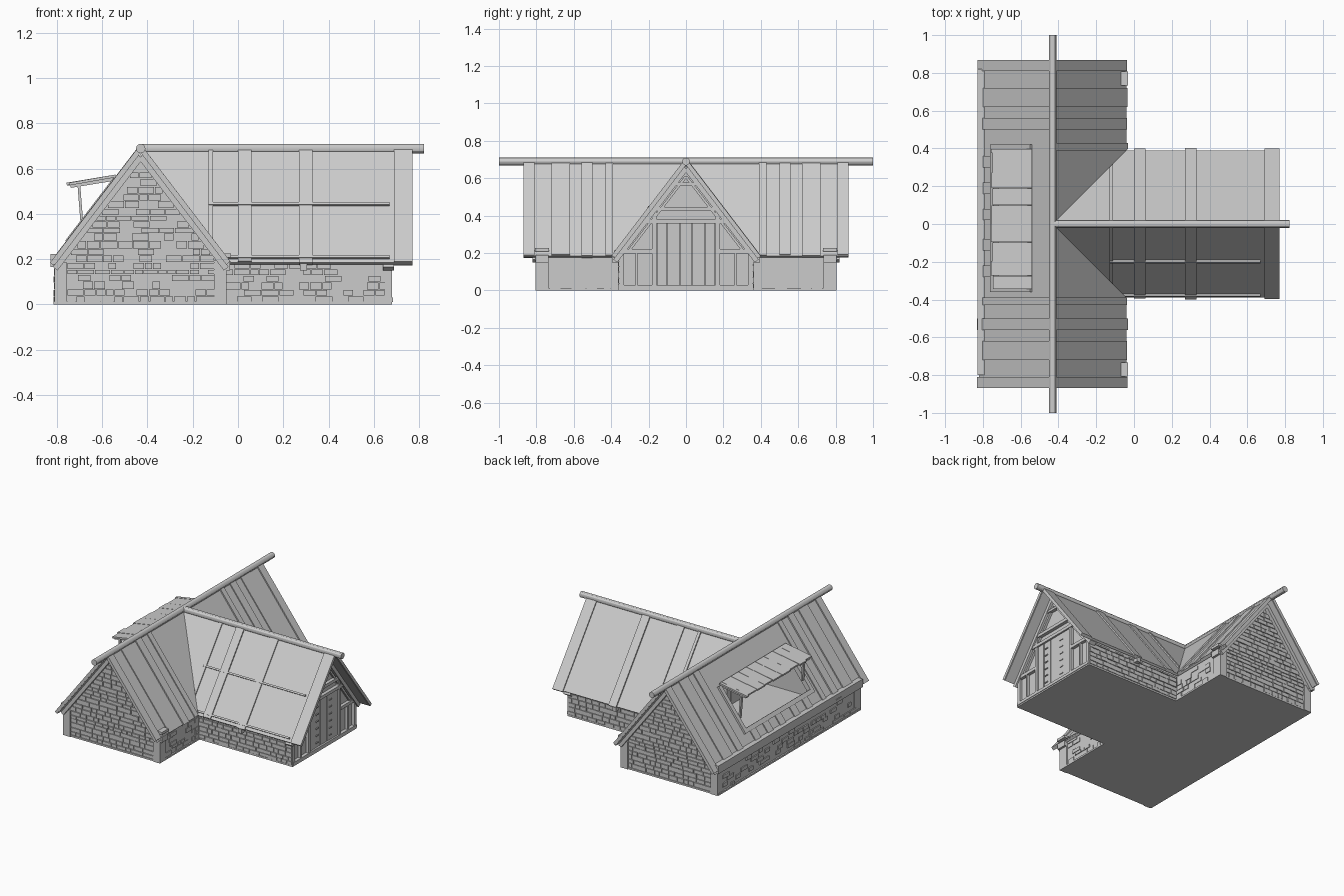
import bpy, bmesh, random
from mathutils import Matrix, Vector

random.seed(4)
cube = bpy.data.objects.get("Cube")
if cube:
    bpy.data.objects.remove(cube)

grey = bpy.data.materials.new("plain_grey")
grey.use_nodes = True
grey.diffuse_color = (0.6, 0.6, 0.6, 1)
grey.node_tree.nodes["Principled BSDF"].inputs["Base Color"].default_value = (0.6, 0.6, 0.6, 1)

X, Y, Z = Vector((1, 0, 0)), Vector((0, 1, 0)), Vector((0, 0, 1))
CX, RIDGE, RUN, DROP = -0.43, 0.695, 0.39, 0.51
SLOPE = (RUN ** 2 + DROP ** 2) ** 0.5
PITCH = DROP / RUN


def frame(o, u, v, n):
    m = Matrix((u, v, n)).transposed().to_4x4()
    m.translation = Vector(o)
    return m


def prism(bm, m, pts, d0, d1):
    """Extrude a polygon given in the frame's first two axes."""
    a = [bm.verts.new(m @ Vector((x, y, d0))) for x, y in pts]
    b = [bm.verts.new(m @ Vector((x, y, d1))) for x, y in pts]
    bm.faces.new(a)
    bm.faces.new(b[::-1])
    for i in range(len(pts)):
        j = (i + 1) % len(pts)
        bm.faces.new((a[i], b[i], b[j], a[j]))


def box(bm, m, u0, u1, v0, v1, d0, d1):
    prism(bm, m, ((u0, v0), (u1, v0), (u1, v1), (u0, v1)), d0, d1)


def beam(bm, m, p, q, w, d0, d1):
    p, q = Vector(p), Vector(q)
    d = (q - p).normalized() * w / 2
    s = Vector((-d.y, d.x))
    prism(bm, m, (p - s, q - s, q + s, p + s), d0, d1)


def finish(name, bm):
    bmesh.ops.recalc_face_normals(bm, faces=bm.faces)
    me = bpy.data.meshes.new(name)
    bm.to_mesh(me)
    bm.free()
    me.materials.append(grey)
    ob = bpy.data.objects.new(name, me)
    bpy.context.collection.objects.link(ob)
    return ob


def clip(bm, co, no):
    """Cut away the side the normal points to and cap the cut."""
    r = bmesh.ops.bisect_plane(bm, geom=bm.verts[:] + bm.edges[:] + bm.faces[:],
                               plane_co=co, plane_no=no, clear_outer=True)
    edges = [e for e in r["geom_cut"] if isinstance(e, bmesh.types.BMEdge)]
    bmesh.ops.holes_fill(bm, edges=edges, sides=0)


WORLD = frame((0, 0, 0), X, Y, Z)
FRONT = frame((0, 0, 0), X, Z, -Y)

# Floor slab, T-shaped
bm = bmesh.new()
prism(bm, WORLD, ((-0.815, -0.8), (-0.05, -0.8), (-0.05, -0.36), (0.68, -0.36),
                  (0.68, 0.36), (-0.05, 0.36), (-0.05, 0.8), (-0.815, 0.8)), 0, 0.012)
finish("floor", bm)

# Wall shells
GABLE = ((-0.375, 0), (0.375, 0), (0.375, 0.18), (0, 0.665), (-0.375, 0.18))
bm = bmesh.new()
for s in (-1, 1):
    prism(bm, frame((CX, 0.79 * s, 0), X, Z, -Y * s), GABLE, 0, 0.04)
    box(bm, WORLD, -0.1, -0.06, min(0.36 * s, 0.79 * s), max(0.36 * s, 0.79 * s), 0, 0.19)
    box(bm, WORLD, -0.1, 0.66, 0.335 * s - 0.02, 0.335 * s + 0.02, 0, 0.2)
box(bm, WORLD, -0.805, -0.765, -0.79, 0.79, 0, 0.18)
prism(bm, frame((0.65, 0, 0), Y, Z, X), [(x * 0.95, z) for x, z in GABLE], -0.02, 0.01)
finish("walls", bm)


def bricks(name, m, u0, u1, top, density=1.0, depth=0.008, apex=None):
    """Courses of uneven bricks, narrowing towards an apex if one is given."""
    bm = bmesh.new()
    mid, z = (u0 + u1) / 2, 0.012
    while z < top - 0.012:
        z1 = min(z + random.uniform(0.022, 0.036), top)
        half = (u1 - u0) / 2
        if apex:
            half = min(half, (apex - z1) / PITCH)
        u, end = mid - half, mid + half
        while u < end - 0.01:
            w = random.uniform(0.035, 0.08)
            nxt = end if u + w > end - 0.025 else u + w
            if random.random() < density:
                box(bm, m, u + 0.002, nxt - 0.002, z + 0.002, z1 - 0.002,
                    -0.005, depth * random.uniform(0.6, 1.2))
            u = nxt
        z = z1
    finish(name, bm)


for s, side in ((-1, "front"), (1, "back")):
    bricks(side + "_gable_bricks", frame((CX, 0.79 * s, 0), X, Z, Y * s),
           -0.325, 0.325, 0.64, apex=0.65)
    bricks(side + "_wing_bricks", frame((0, 0.355 * s, 0), X, Z, Y * s), -0.055, 0.675, 0.18)
    bricks(side + "_inner_wall_bricks", frame((-0.06, 0, 0), Y * s, Z, X), 0.36, 0.73, 0.18, 0.5, 0.005)
bricks("long_wall_bricks", frame((-0.805, 0, 0), Y, Z, -X), -0.75, 0.75, 0.17, 0.35)

# Corner posts, wall-top stubs and the long eave beam
bm = bmesh.new()
for s in (-1, 1):
    y0, y1 = sorted((0.735 * s, 0.805 * s))
    box(bm, WORLD, -0.105, -0.05, y0, y1, 0, 0.195)
    box(bm, WORLD, -0.81, -0.755, y0, y1, 0, 0.185)
    box(bm, WORLD, -0.065, -0.035, y0, y1, 0.15, 0.19)
    box(bm, WORLD, -0.068, -0.032, y0 - 0.002, y1 + 0.002, 0.208, 0.226)
    y0, y1 = sorted((0.34 * s, 0.395 * s))
    box(bm, WORLD, 0.275, 0.305, y0, y1, 0.15, 0.18)
finish("corner_posts", bm)
bm = bmesh.new()
box(bm, WORLD, -0.828, -0.785, -0.8, 0.82, 0.165, 0.222)
finish("eave_beam", bm)


def slope(along, out):
    """Frame on a roof side: along the ridge, down the slope, outward."""
    return frame((CX, 0, RIDGE), along, (out * RUN - Z * DROP) / SLOPE, (out * DROP + Z * RUN) / SLOPE)


def battens(bm, m, spans, v0=0.02):
    for a, b in spans:
        box(bm, m, a, b, v0, SLOPE + random.uniform(-0.005, 0.008), -0.012,
            random.uniform(0.006, 0.01))


SIDE = ((0.39, 0.43), (0.5, 0.56), (0.62, 0.72), (0.81, 0.868))
MIRRORED = SIDE + tuple((-b, -a) for a, b in SIDE)
HOLE = (-0.33, 0.39, 0.2, 0.5)

# Long roof side with the hatch opening
left = slope(Y, -X)
bm = bmesh.new()
box(bm, left, -0.865, HOLE[0], 0, SLOPE, -0.015, 0)
box(bm, left, HOLE[1], 0.865, 0, SLOPE, -0.015, 0)
box(bm, left, HOLE[0], HOLE[1], 0, HOLE[2], -0.015, 0)
box(bm, left, HOLE[0], HOLE[1], HOLE[3], SLOPE, -0.015, 0)
battens(bm, left, [p for p in MIRRORED if p[0] != 0.39])
for a in (-0.28, -0.14, 0.02, 0.16, 0.3):
    box(bm, left, a, a + 0.06, HOLE[3] + 0.02, SLOPE + 0.003, -0.01, 0.007)
finish("long_roof", bm)

# Broken roof side, cut along both valleys
for s, side in ((-1, "front"), (1, "back")):
    right = slope(Y * s, X)
    bm = bmesh.new()
    box(bm, right, 0, 0.865, 0, SLOPE, -0.015, 0)
    battens(bm, right, SIDE)
    clip(bm, (CX, 0, 0), (1, -s, 0))
    finish(side + "_inner_roof", bm)

    # Wing roof
    wing = slope(X, Y * s)
    bm = bmesh.new()
    box(bm, wing, 0, 1.195, 0, SLOPE, -0.015, 0)
    battens(bm, wing, ((0.3, 0.32), (0.43, 0.49), (0.7, 0.76), (1.12, 1.2)))
    if s < 0:
        for v in (0.315, 0.61):
            box(bm, wing, 0.3, 1.1, v, v + 0.012, 0, 0.012)
    clip(bm, (CX, 0, 0), (-1, s, 0))
    finish(side + "_wing_roof", bm)

# Ridge logs
for name, a, b in (("main_ridge_log", (CX, -1, 0.689), (CX, 1, 0.689)),
                   ("wing_ridge_log", (CX, 0, 0.689), (0.822, 0, 0.689))):
    a, b = Vector(a), Vector(b)
    bm = bmesh.new()
    bmesh.ops.create_cone(bm, cap_ends=True, segments=12, radius1=0.021, radius2=0.021,
                          depth=(b - a).length, matrix=Matrix.Translation((a + b) / 2)
                          @ (b - a).to_track_quat("Z", "Y").to_matrix().to_4x4())
    ob = finish(name, bm)
    bpy.context.view_layer.objects.active = ob
    ob.select_set(True)
    bpy.ops.object.shade_smooth_by_angle()
    ob.select_set(False)

# Gable rafters under the roof edges
bm = bmesh.new()
ends = [frame((CX, 0.79 * s, 0), X, Z, Y * s) for s in (-1, 1)] + [frame((0.66, 0, 0), Y, Z, X)]
for m in ends:
    for s in (-1, 1):
        beam(bm, m, (0, 0.652), (0.378 * s, 0.158), 0.026, -0.02, 0.03)
finish("gable_rafters", bm)

# Hatch: rim, propped flap and props
bm = bmesh.new()
u0, u1, v0, v1 = HOLE
for a, b, c, d in ((u0 - 0.03, u0, v0 - 0.02, v1 + 0.03), (u1, u1 + 0.03, v0 - 0.02, v1 + 0.03),
                   (u0, u1, v0 - 0.02, v0), (u0, u1, v1, v1 + 0.03)):
    box(bm, left, a, b, c, d, -0.02, 0.014)
finish("hatch_rim", bm)
flap = frame((0, 0, 0), X, Z, Y)
bm = bmesh.new()
y = u0 - 0.015
while y < 0.39:
    y1 = min(y + random.uniform(0.07, 0.11), 0.4)
    beam(bm, flap, (-0.54, 0.568), (-0.75 + random.uniform(-0.008, 0.008), 0.532), 0.012, y, y1 - 0.002)
    y = y1
for y in (u0, 0.37):
    beam(bm, flap, (-0.55, 0.553), (-0.74, 0.522), 0.014, y, y + 0.02)
    beam(bm, flap, (-0.69, 0.36), (-0.703, 0.525), 0.012, y, y + 0.02)
finish("hatch_flap", bm)

# Timber framing on the wing end
end = ends[2]
bm = bmesh.new()
for s in (-1, 1):
    for x, top, w in ((0.345, 0.2, 0.025), (0.265, 0.2, 0.012), (0.17, 0.43, 0.022)):
        beam(bm, end, (x * s, 0.01), (x * s, top), w, -0.01, 0.02)
    beam(bm, end, (0.18 * s, 0.21), (0.345 * s, 0.21), 0.022, -0.01, 0.022)
    beam(bm, end, (0, 0.61), (0.3 * s, 0.22), 0.014, -0.01, 0.016)
for z, half, w in ((0.02, 0.355, 0.02), (0.37, 0.21, 0.022), (0.435, 0.17, 0.022), (0.57, 0.07, 0.016)):
    beam(bm, end, (-half, z), (half, z), w, -0.01, 0.024)
finish("timber_frame", bm)

# Plank door with rows of pegs
bm = bmesh.new()
for a, b in ((-0.155, -0.102), (-0.098, -0.036), (-0.032, 0.032), (0.036, 0.098), (0.102, 0.155)):
    box(bm, end, a, b, 0.03, 0.36, -0.01, 0.01 + random.uniform(0, 0.003))
for i in range(6):
    for s in (-1, 1):
        box(bm, end, 0.075 * s - 0.014, 0.075 * s + 0.014, 0.06 + i * 0.05, 0.067 + i * 0.05, 0.005, 0.017)
finish("plank_door", bm)
